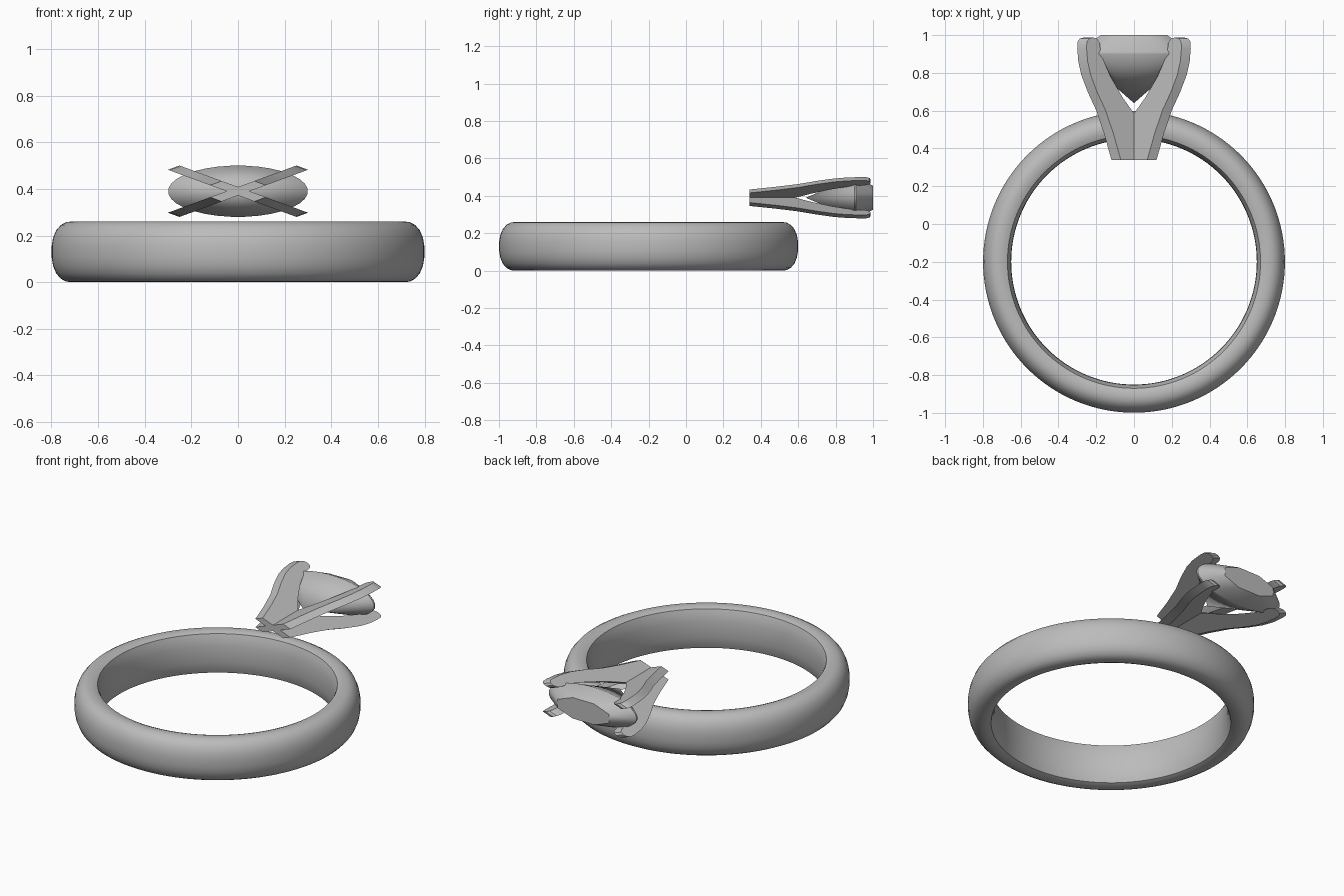
import bpy
import bmesh
from math import pi, cos, sin
from mathutils import Vector, Matrix

if "Cube" in bpy.data.objects:
    bpy.data.objects.remove(bpy.data.objects["Cube"])

SQUASH = 0.367      # the head is flattened along z
HEAD_Z = 0.39

metal = bpy.data.materials.new("grey metal")
metal.use_nodes = True
metal.diffuse_color = (0.5, 0.5, 0.5, 1)
metal.node_tree.nodes["Principled BSDF"].inputs["Base Color"].default_value = (0.5, 0.5, 0.5, 1)


def finish(bm, name, angle):
    bmesh.ops.recalc_face_normals(bm, faces=bm.faces)
    mesh = bpy.data.meshes.new(name)
    bm.to_mesh(mesh)
    bm.free()
    mesh.materials.append(metal)
    obj = bpy.data.objects.new(name, mesh)
    bpy.context.collection.objects.link(obj)
    bpy.ops.object.select_all(action="DESELECT")
    obj.select_set(True)
    bpy.context.view_layer.objects.active = obj
    bpy.ops.object.shade_smooth_by_angle(angle=angle)
    return obj


# Band: upper half of the section as (radius, height above middle), mirrored
half = [(0.65, 0), (0.652, 0.05), (0.659, 0.09), (0.67, 0.12), (0.69, 0.128),
        (0.715, 0.13), (0.738, 0.127), (0.76, 0.115), (0.78, 0.092),
        (0.793, 0.06), (0.799, 0.025)]
section = half + [(r, -z) for r, z in half[:0:-1]]
bm = bmesh.new()
verts = [bm.verts.new((r, -0.2, z + 0.13)) for r, z in section]
edges = [bm.edges.new((v, verts[i - 1])) for i, v in enumerate(verts)]
bmesh.ops.spin(bm, geom=verts + edges, cent=(0, -0.2, 0), axis=(0, 0, 1),
               angle=2 * pi, steps=128, use_merge=True)
bmesh.ops.remove_doubles(bm, verts=bm.verts, dist=0.0005)
for v in bm.verts:
    v.co = Vector((v.co.x, v.co.y + 0.2, v.co.z))
    v.co.y -= 0.2
finish(bm, "band", 0.6)

# Prongs: side outline as (distance from head axis, y), given a width
outline = [(0, 0.34), (0.134, 0.34), (0.19, 0.48), (0.247, 0.6), (0.312, 0.7),
           (0.36, 0.79), (0.382, 0.86), (0.39, 0.93), (0.388, 0.965),
           (0.37, 0.982), (0.34, 0.987), (0.31, 0.98), (0.292, 0.96),
           (0.285, 0.92), (0.272, 0.88), (0.21, 0.78), (0.12, 0.67),
           (0.035, 0.585), (0, 0.56)]
for side, sx in (("left", 1), ("right", -1)):
    for level, sz in (("upper", 1), ("lower", -1)):
        bm = bmesh.new()
        out = Vector((sx, 0, sz)).normalized()
        across = Vector((-sz, 0, sx)).normalized() * 0.035
        ring = [bm.verts.new(out * r + Vector((0, y, 0)) - across) for r, y in outline]
        face = bm.faces.new(ring)
        ext = bmesh.ops.extrude_face_region(bm, geom=[face])["geom"]
        moved = [g for g in ext if isinstance(g, bmesh.types.BMVert)]
        bmesh.ops.translate(bm, verts=moved, vec=across * 2)
        bm.transform(Matrix.Translation((0, 0, HEAD_Z)) @ Matrix.Diagonal((1, 1, SQUASH, 1)))
        finish(bm, f"{level}_{side}_prong", 0.5)

# Stone: hull of pointed base, round girdle and eight-sided table
bm = bmesh.new()
bm.verts.new((0, 0.64, 0))
for radius, y, count in ((0.3, 0.9, 32), (0.3, 0.91, 32), (0.19, 1.0, 8)):
    for i in range(count):
        a = 2 * pi * (i + 0.5) / count
        bm.verts.new((radius * cos(a), y, radius * sin(a)))
bmesh.ops.convex_hull(bm, input=bm.verts)
bm.transform(Matrix.Translation((0, 0, HEAD_Z)) @ Matrix.Diagonal((1, 1, SQUASH, 1)))
finish(bm, "stone", 0.5)
